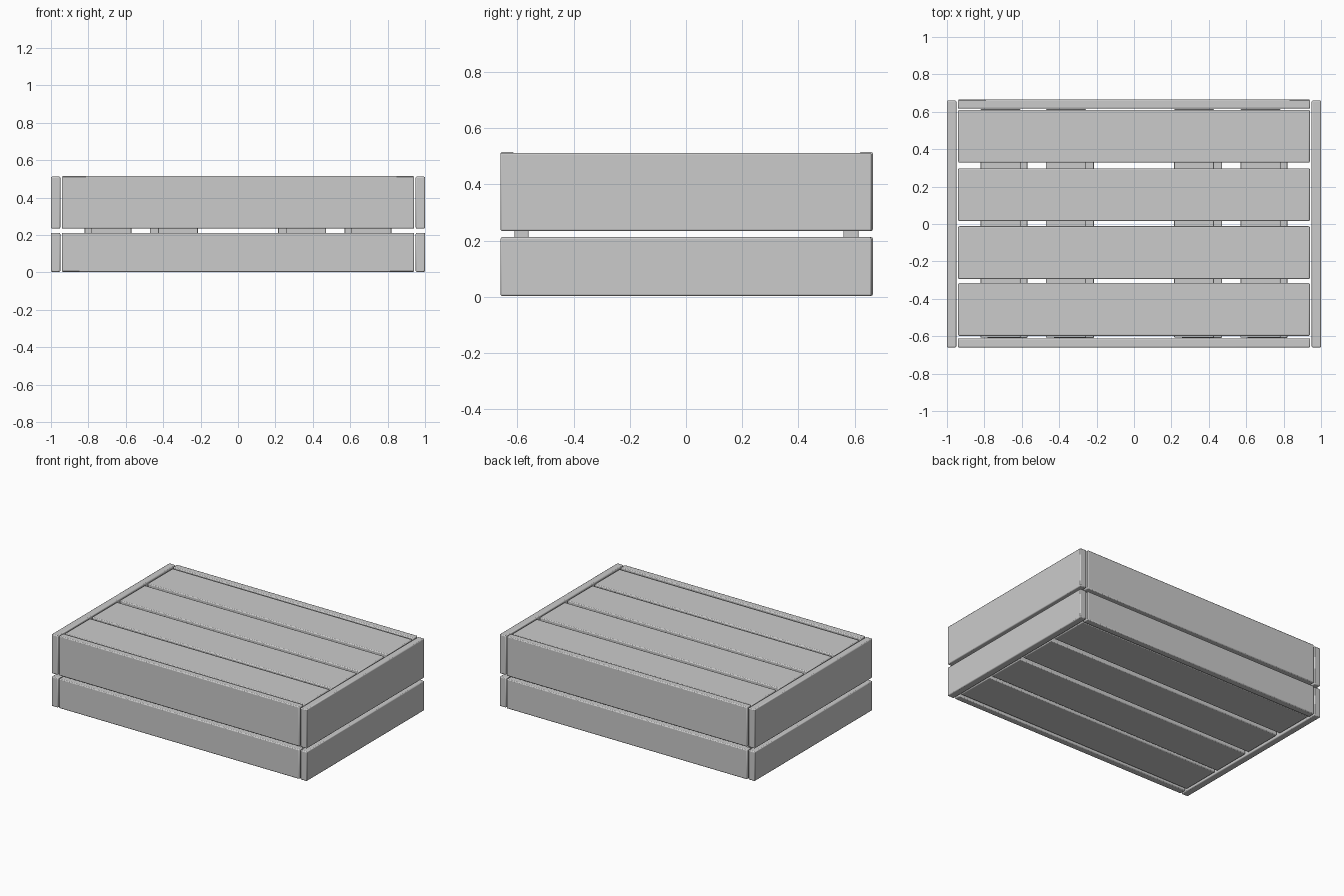
import bpy

if "Cube" in bpy.data.objects:
    bpy.data.objects.remove(bpy.data.objects["Cube"])


def board(name, x, y, z, bevel=0.006):
    """Bevelled plank spanning the given (min, max) ranges."""
    bpy.ops.mesh.primitive_cube_add(size=1)
    ob = bpy.context.object
    ob.name = name
    ob.location = [(r[0] + r[1]) / 2 for r in (x, y, z)]
    ob.scale = [r[1] - r[0] for r in (x, y, z)]
    bpy.ops.object.transform_apply(location=False, rotation=False, scale=True)
    mod = ob.modifiers.new("Bevel", 'BEVEL')
    mod.width = bevel
    mod.segments = 2
    bpy.ops.object.shade_smooth_by_angle()
    return ob


# Lower box and upper lid walls
for part, z in (("box", (0.003, 0.212)), ("lid", (0.234, 0.515))):
    board(part + "_front_board", (-0.942, 0.942), (-0.66, -0.612), z)
    board(part + "_back_board", (-0.942, 0.942), (0.617, 0.665), z)
    end_z = (z[0], min(z[1], 0.512))
    board(part + "_left_end_board", (-1.0, -0.95), (-0.66, 0.66), end_z)
    board(part + "_right_end_board", (0.95, 1.0), (-0.66, 0.66), end_z)

# Top and bottom slats
for i, y in enumerate((-0.598, -0.294, 0.016, 0.328)):
    for part, z in (("top", (0.46, 0.509)), ("bottom", (0.008, 0.056))):
        board(f"{part}_slat_{i + 1}", (-0.94, 0.94), (y, y + 0.282), z)

# Inner cleats: the bottom and front sets mirror the top and back sets
for i, x in enumerate((-0.82, -0.47, 0.215, 0.57)):
    a = (x, x + 0.213)
    b = (-a[1], -a[0])
    board(f"top_cleat_{i + 1}", a, (-0.608, 0.608), (0.412, 0.46), 0.004)
    board(f"bottom_cleat_{i + 1}", b, (-0.608, 0.608), (0.056, 0.104), 0.004)
    board(f"back_cleat_{i + 1}", a, (0.56, 0.614), (0.104, 0.412), 0.004)
    board(f"front_cleat_{i + 1}", b, (-0.61, -0.56), (0.104, 0.412), 0.004)
